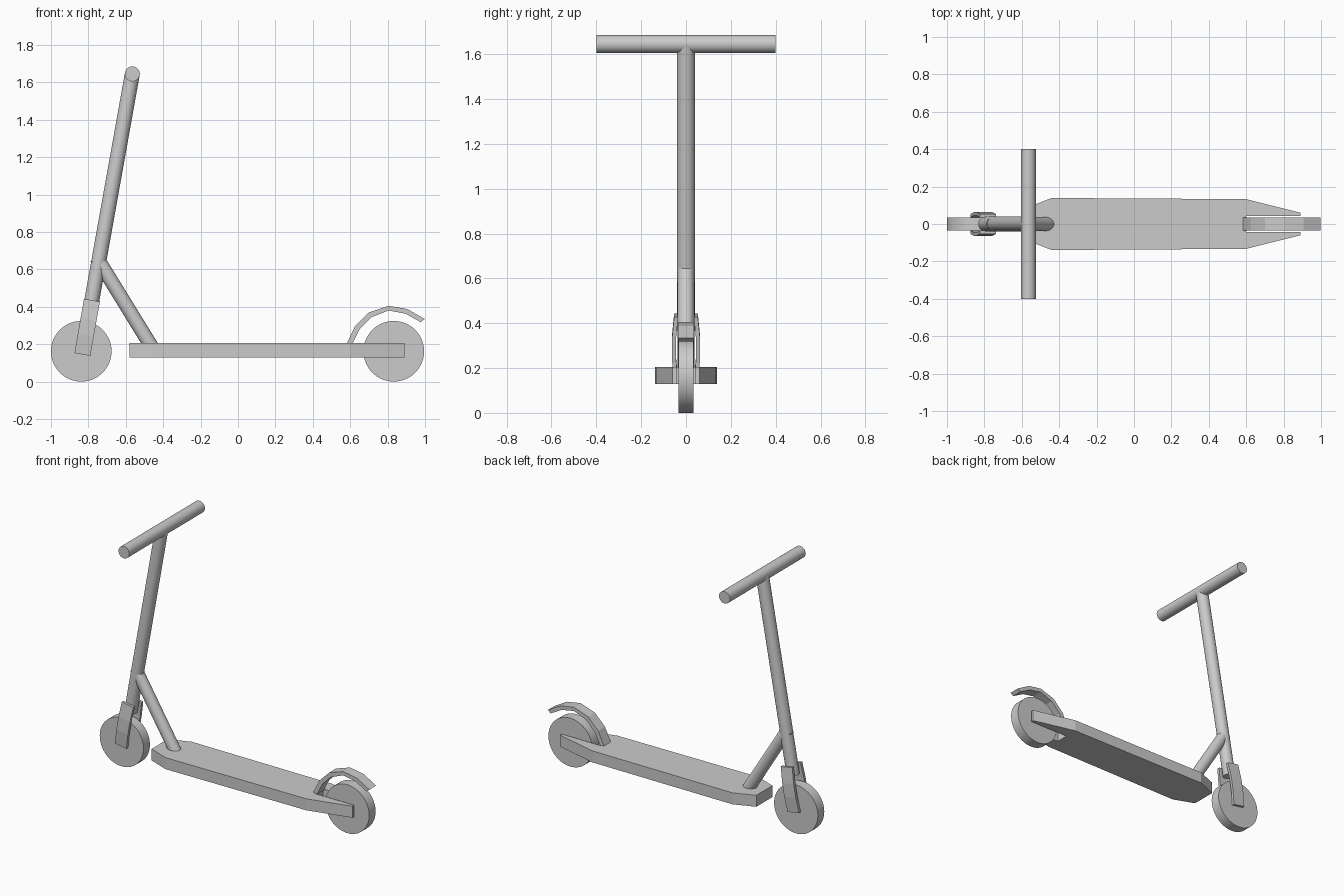
import bpy, bmesh, math
from mathutils import Vector

if "Cube" in bpy.data.objects:
    bpy.data.objects.remove(bpy.data.objects["Cube"])


def finish(name, bm, smooth=False):
    bmesh.ops.recalc_face_normals(bm, faces=bm.faces)
    mesh = bpy.data.meshes.new(name)
    bm.to_mesh(mesh)
    bm.free()
    ob = bpy.data.objects.new(name, mesh)
    bpy.context.collection.objects.link(ob)
    if smooth:
        bpy.ops.object.select_all(action='DESELECT')
        ob.select_set(True)
        bpy.context.view_layer.objects.active = ob
        bpy.ops.object.shade_smooth_by_angle(angle=math.radians(35))
    return ob


def prism(name, points, offset):
    """Extrude a closed outline of 3D points along an offset."""
    bm = bmesh.new()
    face = bm.faces.new([bm.verts.new(p) for p in points])
    geo = bmesh.ops.extrude_face_region(bm, geom=[face])["geom"]
    verts = [g for g in geo if isinstance(g, bmesh.types.BMVert)]
    bmesh.ops.translate(bm, verts=verts, vec=offset)
    return finish(name, bm)


def tube(name, a, b, radius, level=None, segments=40):
    """Round bar from a to b; level=(rx, ry) gives horizontal end cuts."""
    a, b = Vector(a), Vector(b)
    quat = (b - a).to_track_quat('Z', 'Y')
    rings = []
    bm = bmesh.new()
    for p in (a, b):
        ring = []
        for i in range(segments):
            t = 2 * math.pi * i / segments
            if level:
                v = Vector((level[0] * math.cos(t), level[1] * math.sin(t), 0))
            else:
                v = quat @ Vector((radius * math.cos(t), radius * math.sin(t), 0))
            ring.append(bm.verts.new(p + v))
        rings.append(ring)
        bm.faces.new(ring)
    for i in range(segments):
        j = (i + 1) % segments
        bm.faces.new((rings[0][i], rings[0][j], rings[1][j], rings[1][i]))
    return finish(name, bm, smooth=True)


# Wheels
for name, x in (("front_wheel", -0.838), ("rear_wheel", 0.833)):
    tube(name, (x, -0.034, 0.162), (x, 0.034, 0.162), 0.162, segments=64)

# Handlebar, leaning stem and diagonal brace
tube("handlebar", (-0.565, -0.4, 1.645), (-0.565, 0.4, 1.645), 0.04)
tube("stem", (-0.793, 0, 0.37), (-0.565, 0, 1.645), 0.04)
tube("brace", (-0.464, 0, 0.19), (-0.744, 0, 0.645), 0, level=(0.045, 0.037))

# Deck with a rear slot for the wheel
half = [(-0.58, 0.085), (-0.44, 0.139), (0.6, 0.133), (0.89, 0.06), (0.89, 0.042), (0.6, 0.042)]
outline = half + [(x, -y) for x, y in reversed(half)]
prism("deck", [(x, y, 0.128) for x, y in outline], (0, 0, 0.077))

# Fork blades, bowed outward around the wheel
top, bottom = Vector((-0.781, 0, 0.435)), Vector((-0.832, 0, 0.145))
side = Vector((0.0425, 0, -0.0075))
bow = [(0, 0.053), (0.35, 0.063), (0.65, 0.063), (1, 0.053)]
for name, s in (("fork_blade_right", -1), ("fork_blade_left", 1)):
    outer = [top.lerp(bottom, t) - side + Vector((0, s * y, 0)) for t, y in bow]
    inner = [p - Vector((0, s * 0.018, 0)) for p in reversed(outer)]
    prism(name, outer + inner, side * 2)

# Faceted rear fender
fender = [(0.58, 0.2), (0.625, 0.295), (0.70, 0.37), (0.805, 0.405), (0.905, 0.388), (0.998, 0.335),
          (0.977, 0.318), (0.895, 0.363), (0.805, 0.38), (0.716, 0.345), (0.65, 0.28), (0.61, 0.2)]
prism("rear_fender", [(x, -0.036, z) for x, z in fender], (0, 0.072, 0))
